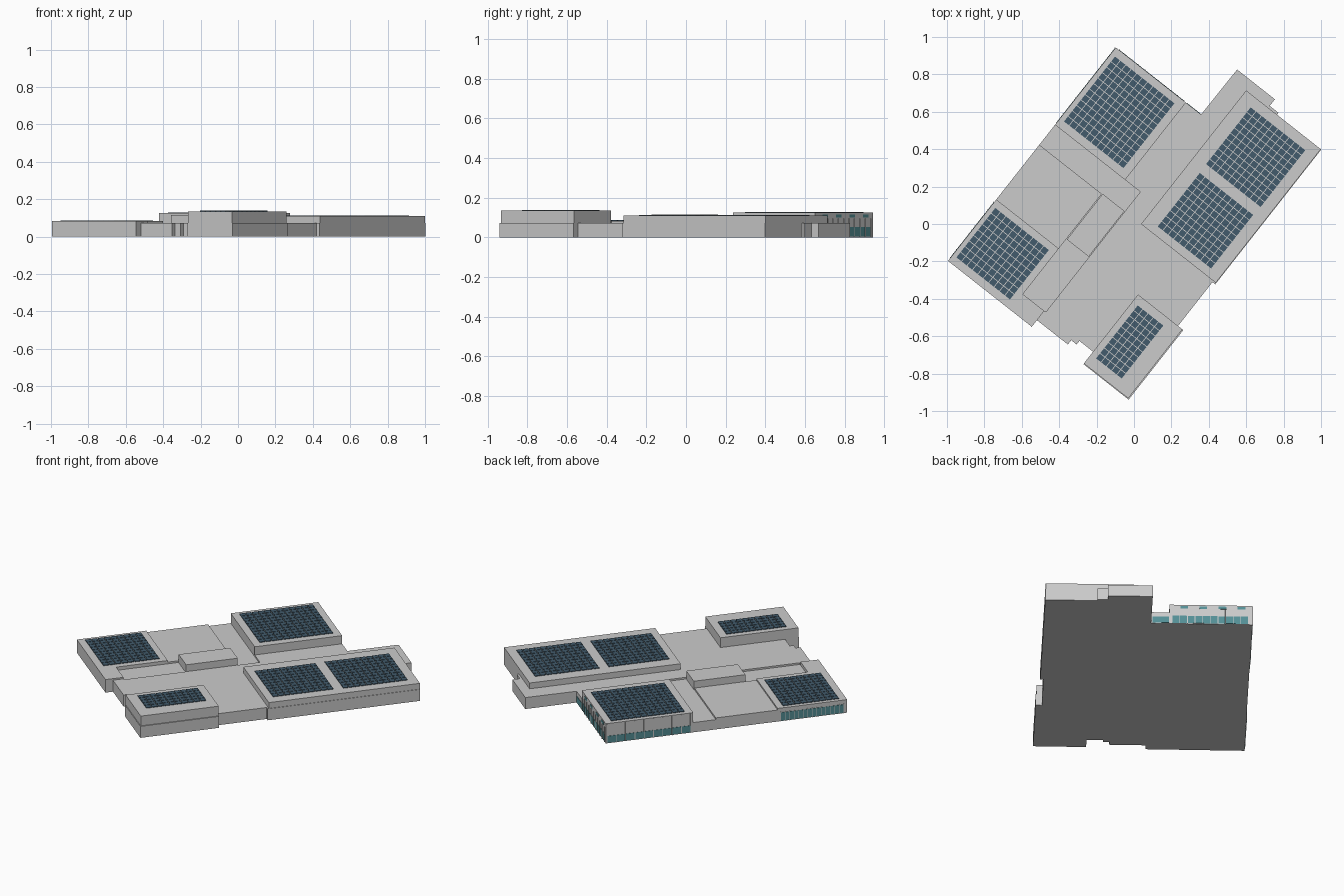
import bpy, bmesh

if "Cube" in bpy.data.objects:
    bpy.data.objects.remove(bpy.data.objects["Cube"])

# Site axes: u runs along the long facade, v across it (both turned from x/y)
C, S = 0.618, 0.786


def world(u, v, z):
    return (C * u + S * v, S * u - C * v, z)


def material(name, rgb):
    m = bpy.data.materials.new(name)
    m.diffuse_color = (*rgb, 1)
    m.use_nodes = True
    m.node_tree.nodes["Principled BSDF"].inputs["Base Color"].default_value = m.diffuse_color
    return m


PANEL = material("solar_blue", (0.055, 0.105, 0.15))
GLASS = material("teal_glass", (0.09, 0.28, 0.31))


def add_prism(bm, pts, z0, z1):
    low = [bm.verts.new(world(u, v, z0)) for u, v in pts]
    high = [bm.verts.new(world(u, v, z1)) for u, v in pts]
    bm.faces.new(low)
    bm.faces.new(high)
    n = len(pts)
    for i in range(n):
        j = (i + 1) % n
        bm.faces.new((low[i], low[j], high[j], high[i]))


def rect(u0, u1, v0, v1):
    return [(u0, v0), (u1, v0), (u1, v1), (u0, v1)]


def build(name, prisms, mat=None):
    bm = bmesh.new()
    for pts, z0, z1 in prisms:
        add_prism(bm, pts, z0, z1)
    bmesh.ops.recalc_face_normals(bm, faces=bm.faces)
    me = bpy.data.meshes.new(name)
    bm.to_mesh(me)
    bm.free()
    ob = bpy.data.objects.new(name, me)
    bpy.context.collection.objects.link(ob)
    if mat:
        me.materials.append(mat)
    return ob


def solar_array(name, u0, u1, v0, v1, z, pitch=0.037, gap=0.004):
    nu, nv = round((u1 - u0) / pitch), round((v1 - v0) / pitch)
    du, dv = (u1 - u0) / nu, (v1 - v0) / nv
    cells = [(rect(u0 + i * du, u0 + (i + 1) * du - gap,
                   v0 + j * dv, v0 + (j + 1) * dv - gap), z, z + 0.004)
             for i in range(nu) for j in range(nv)]
    build(name, cells, PANEL)


LOW, ROOF = 0.062, 0.073

# Ground storey and the raised eastern roof deck share the notched east outline
east = [(0.99, -0.077), (0.99, 0.18), (0.945, 0.18), (0.945, 0.24),
        (0.932, 0.24), (0.932, 0.541), (0.015, 0.541), (0.015, 0.522),
        (-0.283, 0.522), (-0.283, 0.558), (-0.756, 0.558), (-0.756, 0.252),
        (-0.672, 0.252), (-0.672, 0.157), (-0.696, 0.157), (-0.696, 0.12),
        (-0.725, 0.12)]
west = [(-0.725, -0.09), (-0.77, -0.09), (-0.77, -0.66), (0.682, -0.66),
        (0.682, -0.077)]
build("ground_storey", [(east + west, 0, LOW)])
build("east_roof_deck", [(east + [(-0.725, -0.09), (-0.66, -0.09),
                                  (-0.66, -0.08), (0.682, -0.08)], LOW, ROOF)])
build("west_roof_deck", [(rect(-0.352, 0.02, -0.66, -0.235), LOW, ROOF)])
build("north_roof_deck", [(rect(0.156, 0.682, -0.183, -0.08), LOW, ROOF)])

# Raised blocks
build("southwest_block", [([(-0.77, -0.66), (-0.352, -0.66), (-0.352, -0.235),
                            (-0.662, -0.235), (-0.662, -0.09), (-0.77, -0.09)],
                           LOW, 0.083)])
build("north_block", [(rect(0.156, 0.682, -0.66, -0.183), LOW, 0.125)])
build("east_block", [(rect(0.023, 0.932, 0.03, 0.538), ROOF, 0.11)])
build("south_block", [(rect(-0.752, -0.283, 0.25, 0.552), ROOF, 0.135)])
build("roof_penthouse", [(rect(-0.287, 0.023, -0.231, -0.083), LOW, 0.115)])

# Solar arrays
solar_array("north_panels", 0.20, 0.645, -0.633, -0.225, 0.125)
solar_array("southwest_panels", -0.727, -0.387, -0.636, -0.268, 0.083)
solar_array("east_panels_a", 0.49, 0.88, 0.105, 0.48, 0.11)
solar_array("east_panels_b", 0.068, 0.436, 0.108, 0.475, 0.11)
solar_array("south_panels", -0.69, -0.326, 0.285, 0.463, 0.135)


# Facade strips: on the northwest face (v = -0.66) or the northeast face (u = 0.682)
def nw(a, b, z0, z1, d):
    return (rect(a, b, -0.66 - d, -0.66), z0, z1)


def ne(a, b, z0, z1, d):
    return (rect(0.682, 0.682 + d, a, b), z0, z1)


build("north_block_glazing", [nw(0.17, 0.675, 0.004, 0.046, 0.002),
                              ne(-0.64, -0.2, 0.004, 0.052, 0.002),
                              ne(-0.18, -0.085, 0.004, 0.045, 0.002)], GLASS)
build("southwest_glazing", [nw(-0.75, -0.37, 0.004, 0.055, 0.002)], GLASS)
build("upper_windows", [ne(v, v + 0.045, 0.1, 0.116, 0.002)
                        for v in (-0.62, -0.51, -0.40, -0.29)], GLASS)

# Thin vertical fins
fins = [nw(0.17 + i * 0.056, 0.174 + i * 0.056, 0, 0.122, 0.004) for i in range(10)]
fins += [nw(-0.75 + i * 0.027, -0.747 + i * 0.027, 0, 0.06, 0.004) for i in range(15)]
fins += [ne(-0.64 + i * 0.044, -0.636 + i * 0.044, 0, 0.096, 0.004) for i in range(11)]
build("facade_fins", fins)
